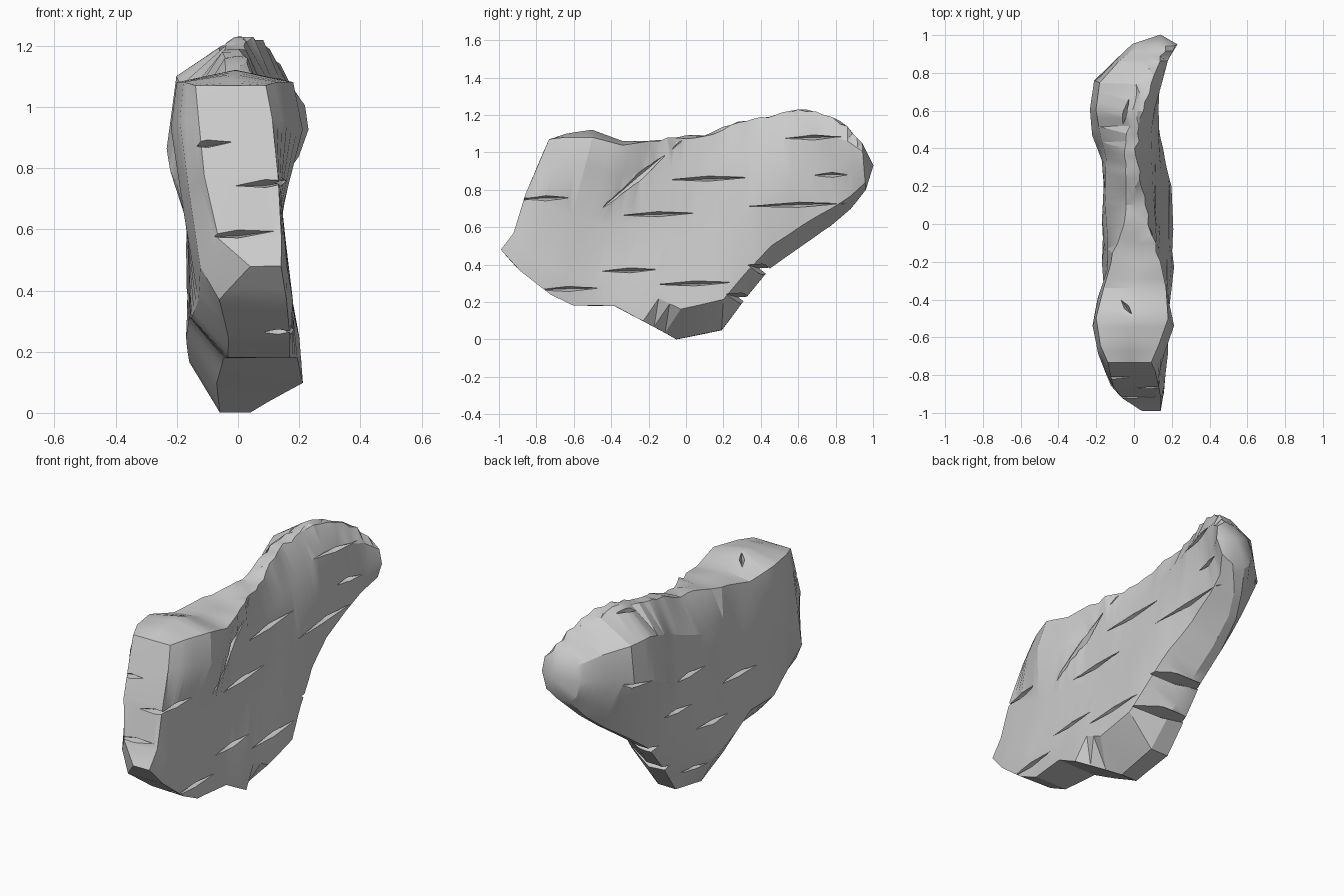
import bpy, bmesh, math, random
from mathutils import Vector, Matrix, noise
from mathutils.bvhtree import BVHTree

random.seed(4)
if "Cube" in bpy.data.objects:
    bpy.data.objects.remove(bpy.data.objects["Cube"])

stone = bpy.data.materials.new("pale grey stone")
stone.use_nodes = True
grey = (0.6, 0.6, 0.6, 1)
stone.diffuse_color = grey
stone.node_tree.nodes["Principled BSDF"].inputs["Base Color"].default_value = grey

# Cross-section lines through the slab: top y, top z, bottom y, bottom z (hundredths)
LINES = [
    (-73, 107, -99, 48), (-64, 108, -89, 37), (-50, 108, -72, 24), (-34, 104, -60, 18),
    (-20, 106, -38, 18), (-5, 108, -23, 10), (10, 109, -5, 0), (24, 115, 19, 5),
    (36, 118, 31, 21), (48, 120, 45, 38), (60, 123, 62, 50), (74, 120, 78, 61),
    (86, 114, 88, 70), (94, 105, 96, 80)]
LEVELS = (0, 0.15, 0.5, 0.82, 1)
# Side depths from bottom to top for every line
LEFT_SIDE = [
    (14, 14, 13, 11, 9), (16, 16, 14, 16, 13), (17, 18, 14, 21, 18), (17, 18, 14, 18, 17),
    (19, 18, 14, 12, 14), (21, 20, 14, 12, 9), (4, 21, 15, 11, 6), (4, 20, 15, 10, 3),
    (2, 17, 14, 9, 1), (-2, 14, 13, 9, 2), (-2, 12, 13, 11, 5), (0, 13, 14, 15, 9),
    (5, 15, 18, 18, 14), (13, 20, 23, 22, 17)]
RIGHT_SIDE = [
    (4, -6, -11, -13, -14), (-6, -12, -16, -19, -18), (-3, -13, -18, -22, -20),
    (-3, -15, -17, -19, -16), (-5, -16, -15, -14, -12), (-7, -17, -15, -14, -7),
    (-6, -16, -17, -15, -4), (-7, -13, -16, -15, -4), (-8, -12, -17, -15, -5),
    (-8, -13, -22, -18, -4), (-8, -14, -23, -20, -1), (-5, -11, -21, -18, 1),
    (0, -4, -10, -8, 6), (5, 1, -1, 2, 11)]
FINE = 3


def blend(table, i, f):
    if f == 0:
        return [v / 100 for v in table[i]]
    return [(a + (b - a) * f) / 100 for a, b in zip(table[i], table[i + 1])]


def section(i, f):
    """One closed ring: up the left side, across the crest, down the right side."""
    ty, tz, by, bz = blend(LINES, i, f)
    lo, hi = Vector((0, by, bz)), Vector((0, ty, tz))
    left, right = blend(LEFT_SIDE, i, f), blend(RIGHT_SIDE, i, f)
    up = [lo.lerp(hi, t) + Vector((x, 0, 0)) for t, x in zip(LEVELS, left)]
    down = [lo.lerp(hi, t) + Vector((x, 0, 0)) for t, x in zip(LEVELS, right)]
    if i == 0:
        # Undercut just above the nose
        for p in (up[1], down[1]):
            p.y += 0.03 * (1 - f)
    crest = (up[-1] + down[-1]) / 2
    # Low ridge over the front block
    crest.z += 0.04 * max(0, 1 - abs(i + f - 2) / 2)
    ring = up + [crest] + down[::-1]
    if f and i > 3:
        # Rough broken edge along the top
        for k in (4, 5, 6):
            ring[k] += Vector((random.uniform(-1, 1), 0, random.uniform(-1, 1))) * 0.011
    return ring


def new_object(name, bm):
    mesh = bpy.data.meshes.new(name)
    bm.to_mesh(mesh)
    obj = bpy.data.objects.new(name, mesh)
    bpy.context.collection.objects.link(obj)
    return obj


# Main slab, lofted through the sections
bm = bmesh.new()
rings = []
for i in range(len(LINES)):
    for s in range(FINE if i < len(LINES) - 1 else 1):
        rings.append([bm.verts.new(p) for p in section(i, s / FINE)])
for a, b in zip(rings, rings[1:]):
    for k in range(len(a)):
        m = (k + 1) % len(a)
        bm.faces.new((a[k], a[m], b[m], b[k]))
# Flat broken front
front = rings[0]
n = len(front)
for k in range(n // 2):
    quad = [front[k], front[k + 1], front[n - 2 - k], front[n - 1 - k]]
    bm.faces.new(list(dict.fromkeys(quad)))
# Blunt pointed rear
rear = rings[-1]
tip = bm.verts.new((0.14, 1.0, 0.93))
for k in range(n):
    bm.faces.new((rear[k], rear[(k + 1) % n], tip))
# Gentle unevenness
for v in bm.verts:
    v.co += noise.noise_vector(v.co * 4) * 0.005
bmesh.ops.recalc_face_normals(bm, faces=bm.faces)
bmesh.ops.triangulate(bm, faces=bm.faces)
rock = new_object("rock_slab", bm)
rock.data.materials.append(stone)
tree = BVHTree.FromBMesh(bm)
bm.free()

# Cracks: thin spindle cutters laid into the surface
cut = bmesh.new()


def crack(origin, look, along, length, height=0.014, depth=0.045):
    hit, normal, _, _ = tree.ray_cast(Vector(origin), Vector(look))
    if hit is None:
        return
    normal = -Vector(look).lerp(-normal, 0.5).normalized()
    along = Vector(along)
    along = (along - normal * along.dot(normal)).normalized()
    up = normal.cross(along)
    frame = Matrix((normal * depth, along * length / 2, up * height)).transposed().to_4x4()
    bmesh.ops.create_uvsphere(cut, u_segments=4, v_segments=2, radius=1,
                              matrix=Matrix.Translation(hit) @ frame)


# y, z, length on the left side
for y, z, size in ((.68, 1.08, .44), (.78, .88, .22), (.6, .72, .62), (.12, .86, .48),
                   (-.15, .67, .42), (-.3, .37, .32), (.05, .3, .46), (-.63, .27, .36),
                   (-.75, .755, .34)):
    crack((2, y, z), (-1, 0, 0), (0, 1, 0.03), size)
# y, z, length on the right side
for y, z, size in ((-.25, .55, .36), (.2, .72, .3), (.3, .55, .3), (0, .38, .34),
                   (.1, .15, .24), (.75, .88, .4)):
    crack((-2, y, z), (1, 0, 0), (0, 1, 0.03), size)
# x, z, length on the front
for x, z, size in ((-.1, .88, .17), (.09, .75, .2), (0, .585, .24), (.13, .265, .1)):
    crack((x, -2, z), (0, 1, 0), (1, 0, 0.08), size)
# Long slanting groove, top chips and notches under the belly
crack((2, -.25, .87), (-1, 0, 0), (0, .5, .41), .72, .02, .03)
crack((-.04, -.44, 2), (0, 0, -1), (.6, -.8, 0), .13)
crack((-.05, .58, 2), (0, 0, -1), (.3, 1, 0), .2)
for y, z in ((.27, .22), (.36, .375)):
    crack((.05, 2, z), (0, -1, 0), (1, 0, 0), .7, .03, .09)

cutter = new_object("crack_cutter", cut)
cutter.hide_render = True
cut.free()
mod = rock.modifiers.new("cracks", 'BOOLEAN')
mod.object = cutter
mod.operation = 'DIFFERENCE'
mod.solver = 'EXACT'
mod.use_self = True

bpy.ops.object.select_all(action='DESELECT')
rock.select_set(True)
bpy.context.view_layer.objects.active = rock
bpy.ops.object.modifier_apply(modifier=mod.name)
bpy.data.objects.remove(cutter)
bpy.ops.object.shade_smooth_by_angle(angle=math.radians(25))
